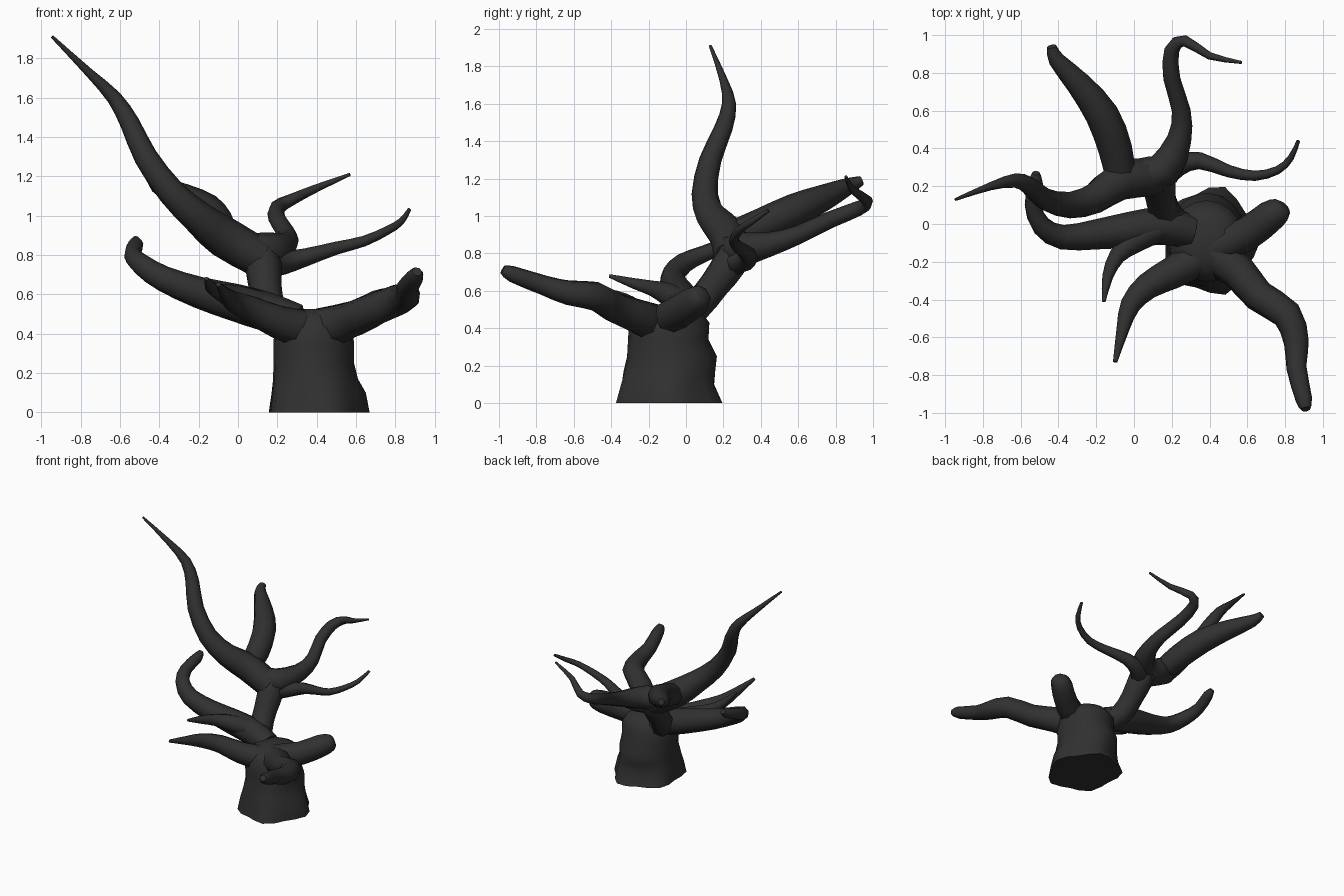
import bpy
import bmesh
import math
from mathutils import Vector

cube = bpy.data.objects.get("Cube")
if cube:
    bpy.data.objects.remove(cube, do_unlink=True)

# Single charred bark colour
bark = bpy.data.materials.new("charcoal_bark")
bark.use_nodes = True
bark_colour = (0.03, 0.03, 0.03, 1.0)
bark.diffuse_color = bark_colour
shader = next(n for n in bark.node_tree.nodes if n.type == "BSDF_PRINCIPLED")
shader.inputs["Base Color"].default_value = bark_colour
shader.inputs["Roughness"].default_value = 0.9


def skin_rings(name, rings, sharp_angle):
    """Join rings of points into one closed, smooth-shaded skin."""
    bm = bmesh.new()
    loops = [[bm.verts.new(point) for point in ring] for ring in rings]
    count = len(loops[0])
    for lower, upper in zip(loops, loops[1:]):
        for i in range(count):
            j = (i + 1) % count
            bm.faces.new((lower[i], lower[j], upper[j], upper[i]))
    bm.faces.new(loops[0][::-1])
    bm.faces.new(loops[-1])
    bmesh.ops.recalc_face_normals(bm, faces=bm.faces[:])
    mesh = bpy.data.meshes.new(name)
    bm.to_mesh(mesh)
    bm.free()
    mesh.materials.append(bark)
    obj = bpy.data.objects.new(name, mesh)
    bpy.context.collection.objects.link(obj)
    bpy.ops.object.select_all(action="DESELECT")
    obj.select_set(True)
    bpy.context.view_layer.objects.active = obj
    bpy.ops.object.shade_smooth_by_angle(angle=math.radians(sharp_angle))
    return obj


def smooth_path(points, steps=2):
    """Catmull-Rom interpolation of (x, y, z, radius) points."""
    knots = [Vector(p) for p in points]
    knots = [knots[0] * 2 - knots[1]] + knots + [knots[-1] * 2 - knots[-2]]
    path = []
    for a, b, c, d in zip(knots, knots[1:], knots[2:], knots[3:]):
        for step in range(steps):
            t = step / steps
            path.append(b + (c - a) * (t / 2)
                        + (a * 2 - b * 5 + c * 4 - d) * (t * t / 2)
                        + (b * 3 - a - c * 3 + d) * (t ** 3 / 2))
    path.append(knots[-2])
    return path


def branch(name, points, sides=8):
    """Sweep a tapering round section along a path without twisting."""
    path = smooth_path(points)
    centres = [p.to_3d() for p in path]
    last = len(path) - 1
    side = None
    rings = []
    for i, centre in enumerate(centres):
        along = (centres[min(i + 1, last)] - centres[max(i - 1, 0)]).normalized()
        if side is None:
            side = along.orthogonal()
        side = (side - along * side.dot(along)).normalized()
        across = along.cross(side)
        radius = max(path[i].w, 0.006)
        ring = []
        for k in range(sides):
            angle = math.tau * k / sides
            offset = side * math.cos(angle) + across * math.sin(angle)
            ring.append(centre + offset * radius)
        rings.append(ring)
    return skin_rings(name, rings, 60)


def trunk(name, levels, sides=20, lobes=5):
    """Stack oval rings whose root lobes fade out with height."""
    rings = []
    for z, x, y, half_x, half_y, flare in levels:
        ring = []
        for k in range(sides):
            angle = math.tau * k / sides
            swell = 1 + flare * (math.cos(lobes * (angle - math.radians(75))) - 1)
            ring.append((x + half_x * swell * math.cos(angle),
                         y + half_y * swell * math.sin(angle), z))
        rings.append(ring)
    return skin_rings(name, rings, 60)


# Stump with flared foot and domed top: z, centre x and y, half widths, flare
trunk("trunk", [
    (0, .4, -.09, .27, .3, .07),
    (.1, .4, -.1, .25, .26, .05),
    (.17, .39, -.09, .22, .25, .02),
    (.25, .385, -.075, .205, .24, 0),
    (.34, .385, -.095, .205, .215, 0),
    (.43, .385, -.09, .2, .215, 0),
    (.49, .39, -.09, .16, .17, 0),
    (.525, .395, -.09, .09, .1, 0),
])

# Lower limbs around the stump
branch("front_left_limb", [
    (.42, -.16, .42, .11), (.55, -.25, .46, .095), (.66, -.38, .51, .085),
    (.81, -.48, .57, .08), (.86, -.63, .59, .068), (.86, -.76, .63, .055),
    (.9, -.93, .69, .045), (.91, -.98, .715, .025)])
branch("left_limb_stub", [
    (.42, -.13, .43, .1), (.6, -.05, .48, .09), (.72, .04, .54, .085),
    (.78, .075, .57, .065), (.8, .09, .58, .035)])
branch("front_right_limb", [
    (.34, -.18, .42, .1), (.2, -.26, .46, .085), (.07, -.33, .52, .07),
    (-.02, -.43, .56, .055), (-.06, -.56, .6, .035), (-.1, -.73, .65, .012)])
branch("right_limb", [
    (.3, -.04, .46, .09), (.15, -.01, .51, .1), (-.02, -.03, .56, .095),
    (-.2, -.055, .61, .08), (-.38, -.07, .68, .065), (-.49, -.01, .75, .055),
    (-.535, .1, .8, .045), (-.52, .22, .85, .04), (-.52, .27, .88, .02)])
branch("right_limb_spur", [
    (.14, -.02, .54, .07), (0, -.09, .58, .065), (-.09, -.17, .61, .045),
    (-.14, -.28, .64, .03), (-.16, -.41, .68, .01)])

# Leaning upper stem that carries the crown
branch("upper_stem", [
    (.28, -.07, .43, .09), (.17, .05, .51, .085), (.14, .15, .63, .085),
    (.13, .23, .74, .095), (.11, .26, .82, .08)])

# Crown branches
branch("tall_branch", [
    (.12, .25, .78, .1), (-.07, .23, .89, .105), (-.2, .14, .99, .085),
    (-.34, .1, 1.12, .07), (-.47, .13, 1.3, .06), (-.55, .2, 1.47, .05),
    (-.63, .23, 1.6, .038), (-.76, .2, 1.73, .022), (-.945, .13, 1.91, .008)])
branch("back_right_branch", [
    (-.07, .24, .89, .08), (-.1, .4, .95, .09), (-.17, .58, 1.03, .09),
    (-.29, .74, 1.1, .07), (-.41, .87, 1.16, .045), (-.435, .94, 1.19, .025)])
branch("back_branch", [
    (.05, .26, .82, .09), (.16, .29, .82, .095), (.24, .45, .85, .065),
    (.25, .6, .9, .05), (.2, .77, .98, .045), (.2, .92, 1.04, .04),
    (.27, .97, 1.08, .03), (.4, .89, 1.14, .02), (.57, .855, 1.21, .008)])
branch("left_branch", [
    (.12, .22, .75, .075), (.23, .31, .76, .06), (.35, .335, .79, .045),
    (.5, .28, .835, .033), (.64, .255, .87, .027), (.76, .285, .925, .022),
    (.83, .35, .97, .018), (.87, .44, 1.03, .01)])
